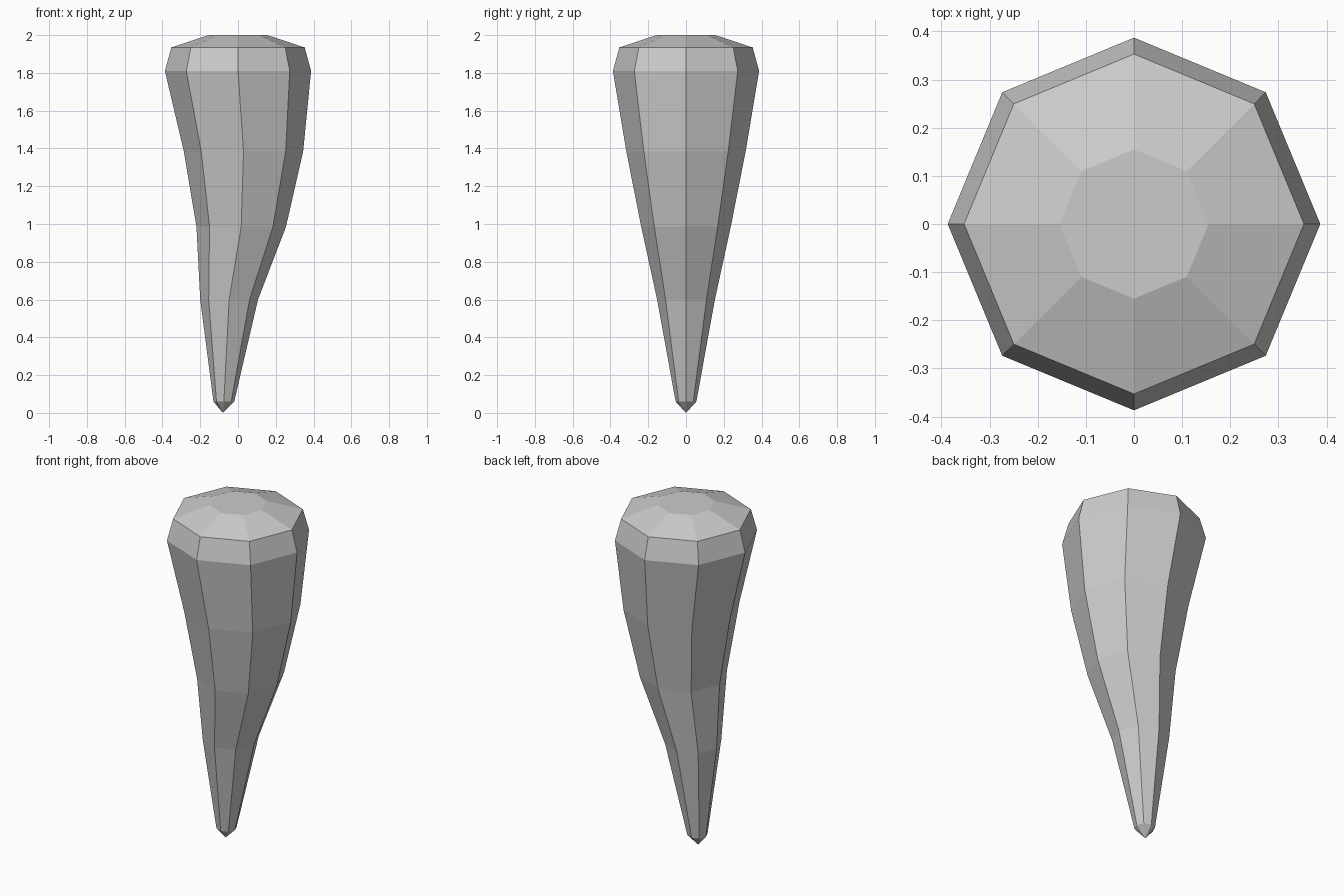
import bpy, bmesh
from math import cos, sin, pi

if "Cube" in bpy.data.objects:
    bpy.data.objects.remove(bpy.data.objects["Cube"])

SIDES = 8
# tapering bent root: (centre x, z, radius) of each ring, bottom to top
RINGS = [(-0.075, 0.06, 0.055), (-0.047, 0.60, 0.153), (0.017, 0.985, 0.237),
         (0.029, 1.385, 0.316), (0, 1.81, 0.387), (0, 1.935, 0.353),
         (0, 2.0, 0.155)]

bm = bmesh.new()
rings = [[bm.verts.new((cx + r * cos(2 * pi * i / SIDES), r * sin(2 * pi * i / SIDES), z))
          for i in range(SIDES)] for cx, z, r in RINGS]

# side walls and rounded shoulder
for low, high in zip(rings, rings[1:]):
    for i in range(SIDES):
        j = (i + 1) % SIDES
        bm.faces.new((low[i], low[j], high[j], high[i]))

# pointed tip and flat crown
tip = bm.verts.new((-0.08, 0, 0))
for i in range(SIDES):
    bm.faces.new((tip, rings[0][(i + 1) % SIDES], rings[0][i]))
bm.faces.new(rings[-1])

bmesh.ops.recalc_face_normals(bm, faces=bm.faces)
mesh = bpy.data.meshes.new("tapered_root")
bm.to_mesh(mesh)
bm.free()
root = bpy.data.objects.new("tapered_root", mesh)
bpy.context.collection.objects.link(root)
